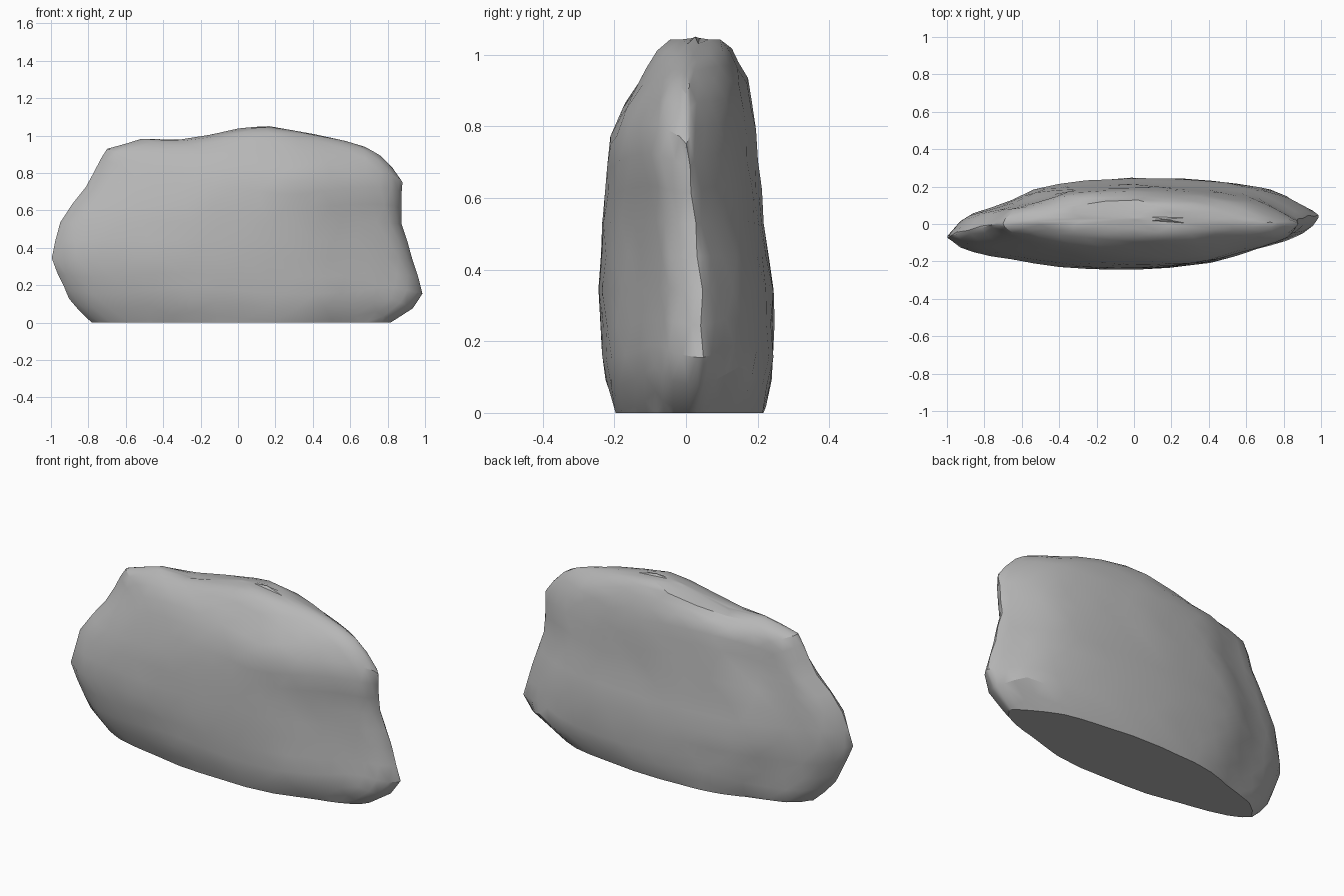
import bpy, bmesh, math, random

if "Cube" in bpy.data.objects:
    bpy.data.objects.remove(bpy.data.objects["Cube"])

random.seed(7)

# sphere height, z, x min, x max, y front, y back, left tip y, right tip y
LEVELS = [
    (-1.00, -0.30, -0.30, 0.30, -0.08, 0.09, 0.0, 0.0),
    (-0.64, 0.00, -0.79, 0.82, -0.200, 0.220, -0.02, 0.02),
    (-0.46, 0.12, -0.90, 1.00, -0.238, 0.246, -0.05, 0.042),
    (-0.14, 0.34, -1.00, 0.935, -0.248, 0.248, -0.07, 0.04),
    (0.16, 0.55, -0.95, 0.87, -0.237, 0.218, -0.05, 0.02),
    (0.46, 0.76, -0.79, 0.88, -0.217, 0.197, -0.01, 0.0),
    (0.60, 0.86, -0.745, 0.80, -0.178, 0.188, 0.0, 0.0),
    (0.72, 0.925, -0.715, 0.725, -0.128, 0.172, 0.0, 0.0),
    (0.90, 0.985, -0.51, 0.52, -0.065, 0.122, 0.015, 0.015),
    (1.00, 1.000, 0.0, 0.0, 0.03, 0.03, 0.03, 0.03),
]
# uneven top ridge (x, z), and half-thickness seen from above (u, share of full)
CREST = [(-0.51, 1.0), (-0.27, 0.985), (0, 1.038), (0.15, 1.058), (0.52, 1.003)]
FRONT = [(-1, 0), (-0.9, 0.28), (-0.7, 0.5), (-0.56, 0.63), (-0.265, 0.89),
         (0, 0.97), (0.27, 1), (0.49, 0.89), (0.605, 0.71), (0.79, 0.52),
         (0.95, 0.32), (1, 0)]
BACK = [(-1, 0), (-0.9, 0.38), (-0.65, 0.62), (-0.5, 0.91), (-0.25, 0.99),
        (0, 1), (0.27, 0.91), (0.5, 0.8), (0.73, 0.6), (0.84, 0.37),
        (0.91, 0.19), (1, 0)]


def sample(table, t):
    """Linear interpolation in a table sorted by its first column."""
    if t <= table[0][0]:
        return table[0][1:]
    for p, q in zip(table, table[1:]):
        if t <= q[0]:
            f = (t - p[0]) / (q[0] - p[0])
            return [a + (b - a) * f for a, b in zip(p[1:], q[1:])]
    return table[-1][1:]


bm = bmesh.new()
bmesh.ops.create_icosphere(bm, subdivisions=4, radius=1)
for v in bm.verts:
    dx, dy, dz = v.co
    r = math.hypot(dx, dy)
    u = dx / r if r > 1e-4 else 0
    s = math.sqrt(max(0, 1 - u * u))
    z, x0, x1, yf, yb, tl, tr = sample(LEVELS, dz)
    x = x0 + (x1 - x0) * (u + 1) / 2
    tip = tl + (tr - tl) * (u + 1) / 2           # line joining both tips
    mid = (tl + tr) / 2
    # thickness: plan outline blended with a round section
    if dy < 0:
        y = tip + (yf - mid) * (0.75 * sample(FRONT, u)[0] + 0.25 * s)
    else:
        y = tip + (yb - mid) * (0.75 * sample(BACK, u)[0] + 0.25 * s)
    top = min(1, max(0, (z - 0.9) / 0.085))      # uneven ridge on top
    z += top * (sample(CREST, x)[0] - 1.0)
    if abs(dy) > 0.1 and dz < 0.9:               # shallow chips
        y += random.uniform(-0.003, 0.003)
    v.co = (x, y, z)

# flat underside
cut = bmesh.ops.bisect_plane(bm, geom=bm.verts[:] + bm.edges[:] + bm.faces[:],
                             plane_co=(0, 0, 0), plane_no=(0, 0, -1),
                             clear_outer=True)
rim = [e for e in cut["geom_cut"] if isinstance(e, bmesh.types.BMEdge)]
bmesh.ops.contextual_create(bm, geom=rim)
bmesh.ops.recalc_face_normals(bm, faces=bm.faces)

mesh = bpy.data.meshes.new("rock")
bm.to_mesh(mesh)
bm.free()
rock = bpy.data.objects.new("rock", mesh)
bpy.context.collection.objects.link(rock)

# grey stone
stone = bpy.data.materials.new("grey stone")
stone.diffuse_color = (0.47, 0.47, 0.47, 1)
stone.use_nodes = True
stone.node_tree.nodes["Principled BSDF"].inputs["Base Color"].default_value = stone.diffuse_color
mesh.materials.append(stone)

bpy.context.view_layer.objects.active = rock
rock.select_set(True)
bpy.ops.object.shade_smooth_by_angle(angle=math.radians(30))
